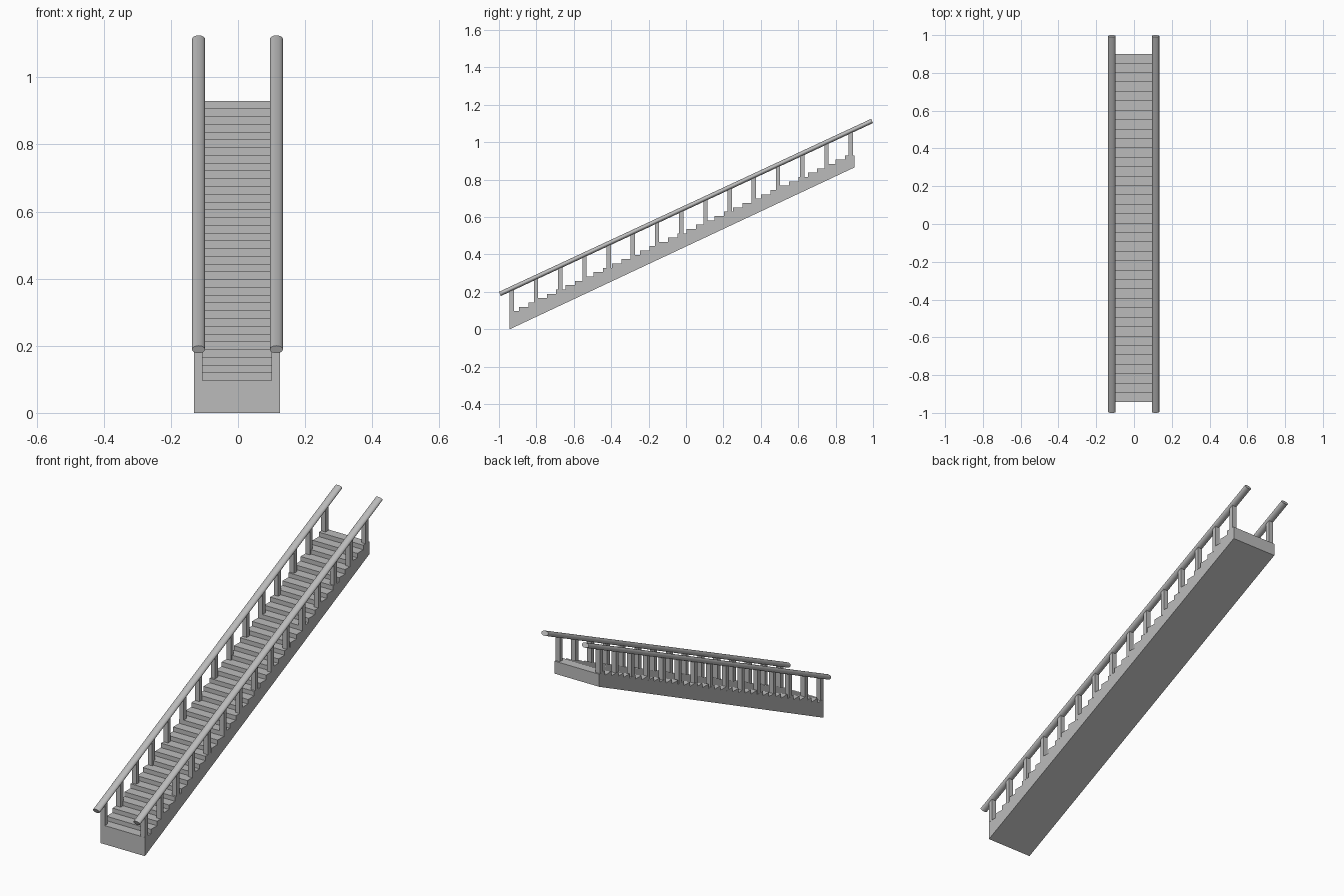
import bpy, bmesh, math
from mathutils import Vector, Matrix

if "Cube" in bpy.data.objects:
    bpy.data.objects.remove(bpy.data.objects["Cube"])

STEPS = 37
Y0, Y1 = -0.943, 0.90          # front and back of the flight
Z0, Z1 = 0.097, 0.93           # first and last tread heights
X0, X1 = -0.131, 0.125         # flight width
RUN = (Y1 - Y0) / STEPS
RISE = (Z1 - Z0) / (STEPS - 1)
RAIL_A, RAIL_B = Vector((0, -0.995, 0.189)), Vector((0, 0.995, 1.114))

grey = bpy.data.materials.new("plain grey")
grey.diffuse_color = (0.5, 0.5, 0.5, 1)
grey.use_nodes = True
grey.node_tree.nodes["Principled BSDF"].inputs["Base Color"].default_value = grey.diffuse_color


def finish(bm, name):
    bmesh.ops.recalc_face_normals(bm, faces=bm.faces)
    mesh = bpy.data.meshes.new(name)
    bm.to_mesh(mesh)
    bm.free()
    mesh.materials.append(grey)
    obj = bpy.data.objects.new(name, mesh)
    bpy.context.collection.objects.link(obj)
    return obj


def tread_z(y):
    i = min(max(int((y - Y0) / RUN), 0), STEPS - 1)
    return Z0 + i * RISE


def rail_z(y):
    return RAIL_A.z + (y - RAIL_A.y) * (RAIL_B.z - RAIL_A.z) / (RAIL_B.y - RAIL_A.y)


# Flight: stepped side profile with a sloping underside, extruded across
profile = [(Y0, 0.0)]
for i in range(STEPS):
    z = Z0 + i * RISE
    profile += [(Y0 + i * RUN, z), (Y0 + (i + 1) * RUN, z)]
profile.append((Y1, 0.865))
bm = bmesh.new()
side = bm.faces.new([bm.verts.new((X0, y, z)) for y, z in profile])
ext = bmesh.ops.extrude_face_region(bm, geom=[side])
bmesh.ops.translate(bm, vec=(X1 - X0, 0, 0),
                    verts=[v for v in ext["geom"] if isinstance(v, bmesh.types.BMVert)])
finish(bm, "stair_flight")

for label, post_x, rail_x in (("left", -0.118, -0.1175), ("right", 0.113, 0.1145)):
    # Square balusters standing on the treads, ending inside the rail
    bm = bmesh.new()
    for k in range(15):
        y = -0.931 + k * 0.1294
        bottom, top = tread_z(y - 0.0115) - 0.002, rail_z(y)
        bmesh.ops.create_cube(bm, size=1, matrix=Matrix.Translation((post_x, y, (bottom + top) / 2))
                              @ Matrix.Diagonal((0.025, 0.023, top - bottom, 1)))
    finish(bm, label + "_balusters")

    # Sloping handrail with a flattened round section
    direction = RAIL_B - RAIL_A
    centre = (RAIL_A + RAIL_B) / 2 + Vector((rail_x, 0, 0))
    tilt = math.atan2(direction.z, direction.y) - math.pi / 2
    bm = bmesh.new()
    bmesh.ops.create_cone(bm, cap_ends=True, segments=32, radius1=1, radius2=1, depth=1,
                          matrix=Matrix.Translation(centre) @ Matrix.Rotation(tilt, 4, "X")
                          @ Matrix.Diagonal((0.0193, 0.0123, direction.length, 1)))
    rail = finish(bm, label + "_handrail")
    bpy.ops.object.select_all(action="DESELECT")
    rail.select_set(True)
    bpy.context.view_layer.objects.active = rail
    bpy.ops.object.shade_smooth_by_angle(angle=math.radians(40))
